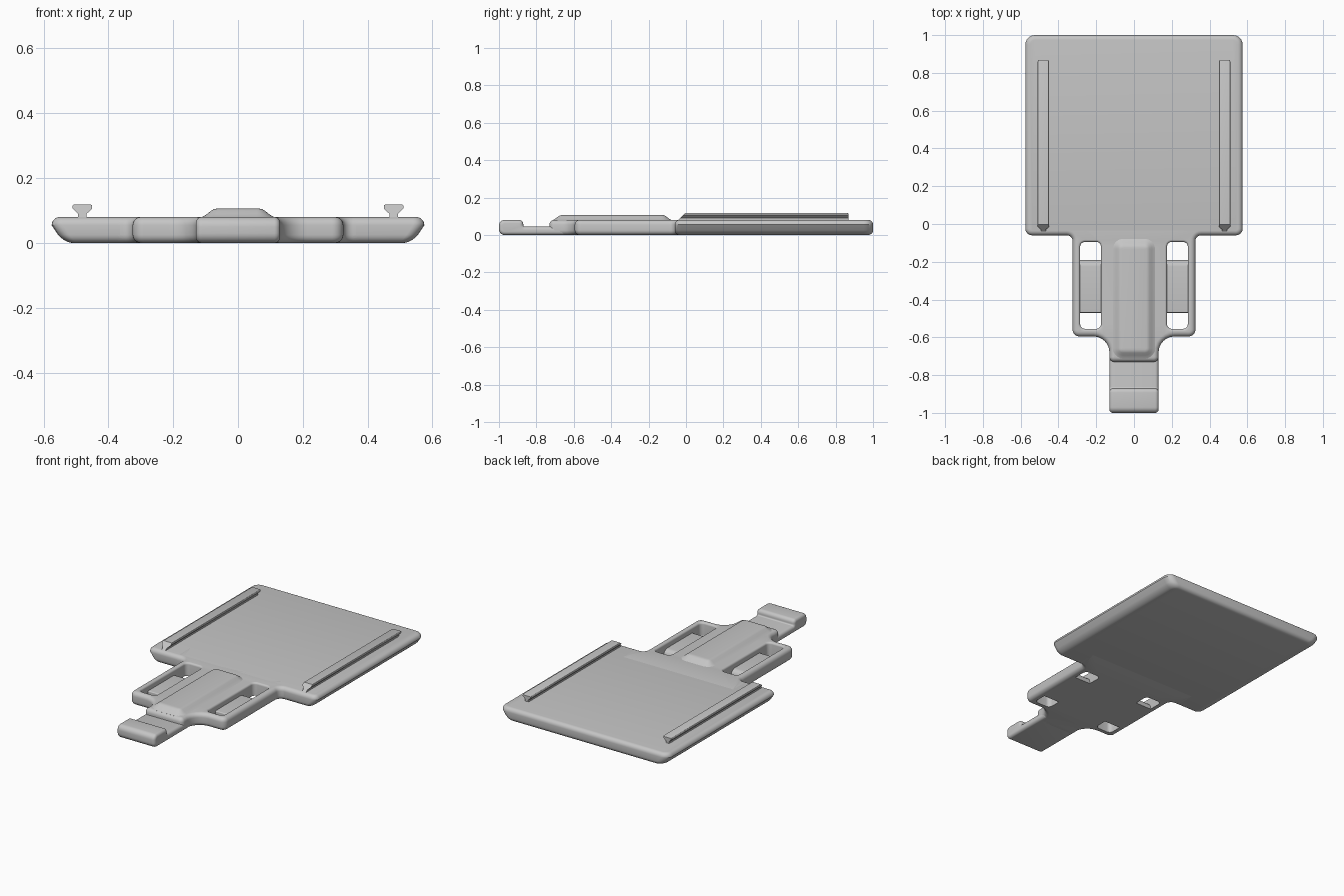
import bpy, bmesh, math
from mathutils import Vector

cube = bpy.data.objects.get("Cube")
if cube:
    bpy.data.objects.remove(cube, do_unlink=True)

grey = bpy.data.materials.new("plain grey")
grey.use_nodes = True
colour = (0.56, 0.56, 0.56, 1)
grey.diffuse_color = colour
for node in grey.node_tree.nodes:
    if node.type == 'BSDF_PRINCIPLED':
        node.inputs["Base Color"].default_value = colour


def rounded(corners, steps=6):
    """Round each (x, y, radius) corner of a polygon with an arc."""
    points = []
    for i, (x, y, r) in enumerate(corners):
        p = Vector((x, y))
        if r == 0:
            points.append(p)
            continue
        a = (Vector(corners[i - 1][:2]) - p).normalized()
        b = (Vector(corners[(i + 1) % len(corners)][:2]) - p).normalized()
        half = math.acos(max(-1, min(1, a.dot(b)))) / 2
        middle = (a + b).normalized()
        centre = p + middle * (r / math.sin(half))
        across = (b - a).normalized()
        sweep = math.pi / 2 - half
        for k in range(steps + 1):
            t = sweep * (2 * k / steps - 1)
            points.append(centre + (across * math.sin(t) - middle * math.cos(t)) * r)
    return points


def inset(points, d):
    """Move a loop to its left by d."""
    result = []
    for i, p in enumerate(points):
        e, f = p - points[i - 1], points[(i + 1) % len(points)] - p
        m = Vector((-e.y, e.x)).normalized()
        n = Vector((-f.y, f.x)).normalized()
        result.append(p + (m + n) * (d / (1 + m.dot(n))))
    return result


def rings(low, high, bottom, top, steps=5):
    """Inset and height of each ring for rounded lower and upper rims."""
    turns = [math.pi / 2 * k / steps for k in range(steps + 1)]
    lower = [(bottom * (1 - math.sin(t)), low + bottom * (1 - math.cos(t))) for t in turns]
    upper = [(top * (1 - math.sin(t)), high - top * (1 - math.cos(t))) for t in reversed(turns)]
    return (lower if bottom else lower[:1]) + (upper if top else upper[:1])


def solid(name, loops, place=lambda a, b, c: (a, b, c)):
    """Stack rings of each loop, cap both ends and place the result."""
    bm = bmesh.new()
    caps = ([], [])
    for points, levels in loops:
        stack = [[bm.verts.new((p.x, p.y, c)) for p in inset(points, d)] for d, c in levels]
        count = len(points)
        for one, two in zip(stack, stack[1:]):
            for i in range(count):
                j = (i + 1) % count
                bm.faces.new((one[i], one[j], two[j], two[i]))
        for cap, ring in zip(caps, (stack[0], stack[-1])):
            cap.extend(bm.edges.get((ring[i - 1], ring[i])) for i in range(count))
    for cap in caps:
        bmesh.ops.triangle_fill(bm, use_beauty=True, edges=cap)
    for v in bm.verts:
        v.co = place(*v.co)
    bmesh.ops.recalc_face_normals(bm, faces=bm.faces)
    mesh = bpy.data.meshes.new(name)
    bm.to_mesh(mesh)
    bm.free()
    mesh.materials.append(grey)
    mesh.shade_smooth()
    mesh.set_sharp_from_angle(angle=math.radians(32))
    obj = bpy.data.objects.new(name, mesh)
    bpy.context.collection.objects.link(obj)
    return obj


def mirrored(half):
    return rounded(half + [(-x, y, r) for x, y, r in reversed(half)])


# Broad plate with undercut sides
def undercut(x, y, z):
    return x - math.copysign(max(0, 0.05 - z) * 0.8, x), y, z


solid("plate", [(mirrored([(0.575, -0.06, 0.035), (0.575, 1, 0.05)]),
                 rings(0, 0.08, 0.025, 0.025))], undercut)

# Neck and frame with two windows
outline = mirrored([(0.13, -0.73, 0.026), (0.13, -0.595, 0.085), (0.325, -0.595, 0.035),
                    (0.325, -0.06, 0.03), (0.4, -0.06, 0.026), (0.4, 0.1, 0.026)])
frame = [(outline, rings(0, 0.08, 0.025, 0.025))]
for x in (-0.23, 0.23):
    w = 0.055
    window = rounded([(x - w, -0.555, 0.025), (x - w, -0.095, 0.025),
                      (x + w, -0.095, 0.025), (x + w, -0.555, 0.025)])
    frame.append((window, rings(0, 0.08, 0, 0.012)))
solid("frame", frame)

# Raised spine along the neck
solid("spine", [(mirrored([(0.115, -0.715, 0.056), (0.115, -0.075, 0.056)]),
                 [(0, 0.065), (0, 0.078), (0.01, 0.083), (0.02, 0.09),
                  (0.033, 0.1), (0.04, 0.104), (0.05, 0.106)])])

# Stepped grip with a lip at its end
grip = rounded([(-1, 0, 0.03), (-0.64, 0, 0.02), (-0.64, 0.045, 0.02),
                (-0.87, 0.045, 0.008), (-0.87, 0.08, 0.022), (-1, 0.08, 0.03)])
solid("grip", [(grip, rings(-0.13, 0.13, 0.018, 0.018))], lambda a, b, c: (c, a, b))

# Low pads crossing the windows, and the flared rails on the plate
pad = rounded([(-0.47, 0, 0), (-0.19, 0, 0), (-0.19, 0.045, 0.035), (-0.47, 0.045, 0.006)])
rail = mirrored([(0.013, 0.075, 0), (0.013, 0.09, 0), (0.03, 0.106, 0), (0.03, 0.118, 0.004)])
for side, s in (("left", 1), ("right", -1)):
    solid(side + "_pad", [(pad, [(0, 0.17), (0, 0.295)])], lambda a, b, c: (s * c, a, b))
    solid(side + "_rail", [(rail, [(0, -0.04), (0, 0.86), (0.003, 0.868)])],
          lambda a, b, c: (a + s * 0.48, c + (b - 0.08 if c < 0 else 0), b))
